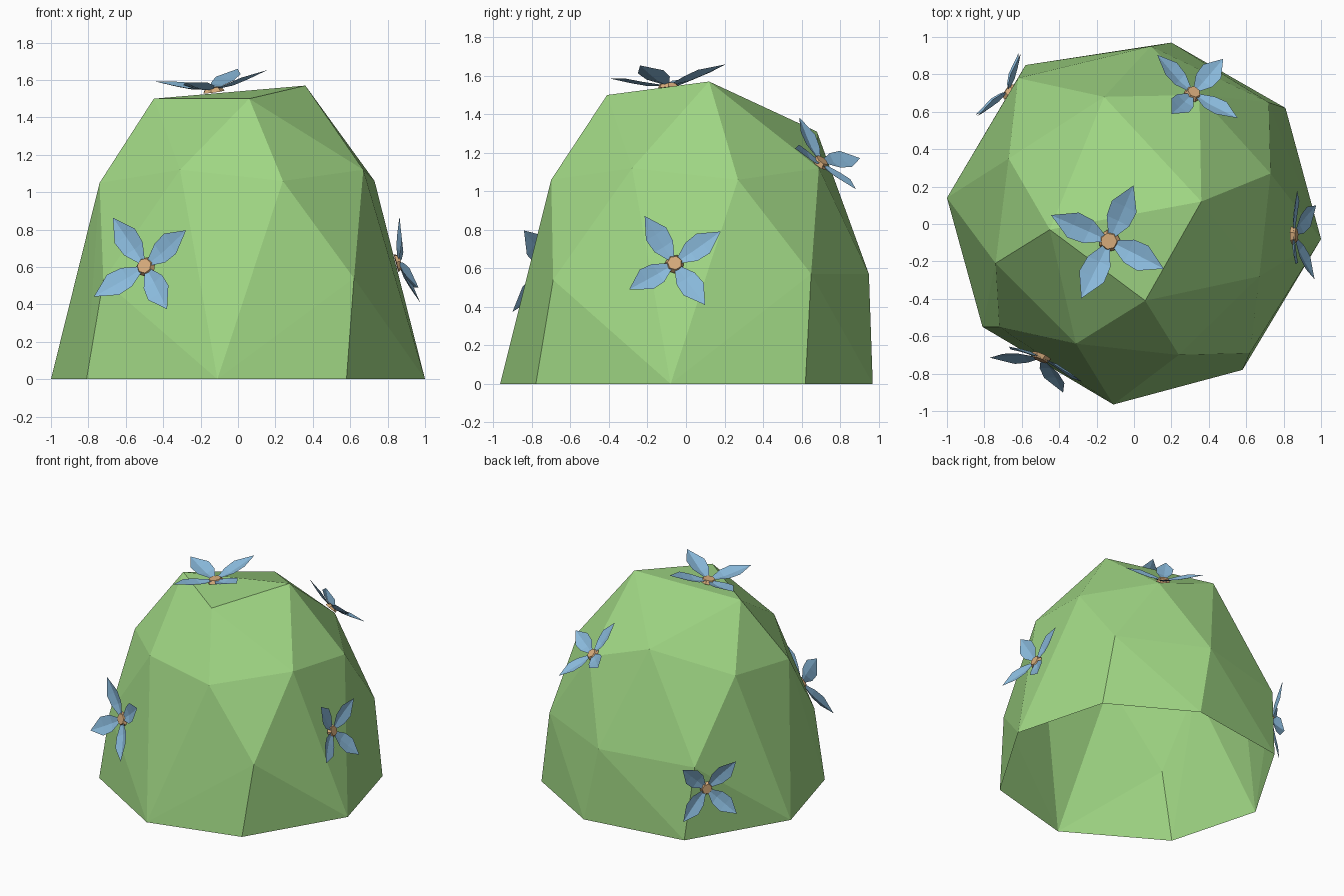
import bpy, bmesh, math
from mathutils import Vector, Matrix

if "Cube" in bpy.data.objects:
    bpy.data.objects.remove(bpy.data.objects["Cube"])


def material(name, rgb):
    m = bpy.data.materials.new(name)
    m.diffuse_color = (*rgb, 1)
    m.use_nodes = True
    m.node_tree.nodes["Principled BSDF"].inputs["Base Color"].default_value = m.diffuse_color
    return m


LEAF = material("leaf green", (0.352, 0.68, 0.231))
PETAL = material("petal blue", (0.254, 0.491, 0.716))
HEART = material("flower centre tan", (0.694, 0.418, 0.205))


def add_object(name, bm, mat):
    me = bpy.data.meshes.new(name)
    bm.to_mesh(me)
    bm.free()
    me.materials.append(mat)
    ob = bpy.data.objects.new(name, me)
    bpy.context.collection.objects.link(ob)
    return ob


# Bush: hull around rings of corner points, open underneath
base = [(-1, .14), (-.81, -.55), (-.11, -.965), (.58, -.78),
        (1, -.08), (.81, .62), (.2, .97), (-.58, .85)]
upper = [(-.72, -.55, .53), (.62, -.69, .54), (.72, .65, .57), (.09, .95, .57), (-.62, .78, .55),
         (-.74, -.21, 1.05), (.24, -.70, 1.06), (.73, .27, 1.06),
         (-.31, -.64, 1.12), (.67, -.28, 1.12), (.35, .69, 1.12), (-.67, .35, 1.115),
         (-.16, .68, 1.31), (-.45, -.03, 1.5), (.06, -.41, 1.5), (.36, .12, 1.57)]
bm = bmesh.new()
for p in [(x, y, 0) for x, y in base] + upper:
    bm.verts.new(p)
bmesh.ops.convex_hull(bm, input=bm.verts[:])
bottom = [f for f in bm.faces if all(v.co.z < .01 for v in f.verts)]
bmesh.ops.delete(bm, geom=bottom, context='FACES')
bmesh.ops.recalc_face_normals(bm, faces=bm.faces[:])
add_object("bush", bm, LEAF)

# Petal rows: distance out, half width, rise (all relative to petal length)
ROWS = [(.08, .05, .03), (.36, .20, .06), (.62, .22, .13)]
TIP = (1, 0, .25)


def flower(name, centre, normal, tip, length):
    n = Vector(normal).normalized()
    c = Vector(centre)
    u = Vector(tip) - c
    u = (u - n * u.dot(n)).normalized()
    frame = Matrix((u, n.cross(u), n)).transposed().to_4x4()
    frame = Matrix.Translation(c + n * .01) @ frame

    # Four cupped petals, each creased along its midrib
    bm = bmesh.new()
    for k in range(4):
        turn = frame @ Matrix.Rotation(k * math.pi / 2, 4, 'Z') @ Matrix.Scale(length, 4)
        rows = [[bm.verts.new(turn @ Vector((d, s * w, h + abs(s) * w * .25)))
                 for s in (-1, 0, 1)] for d, w, h in ROWS]
        end = bm.verts.new(turn @ Vector(TIP))
        for a, b in zip(rows, rows[1:]):
            for i in (0, 1):
                bm.faces.new((a[i], b[i], b[i + 1], a[i + 1]))
        for i in (0, 1):
            bm.faces.new((rows[-1][i], end, rows[-1][i + 1]))
    bmesh.ops.recalc_face_normals(bm, faces=bm.faces[:])
    add_object(name + "_petals", bm, PETAL)

    # Small faceted heart
    bm = bmesh.new()
    bmesh.ops.create_cone(bm, cap_ends=True, segments=7, radius1=length * .18,
                          radius2=length * .13, depth=.025,
                          matrix=frame @ Matrix.Translation((0, 0, .008)))
    add_object(name + "_centre", bm, HEART)


flower("top_flower", (-.13, -.09, 1.53), (-.13, -.06, .99), (0, .21, 1.655), .335)
flower("front_flower", (-.49, -.70, .60), (-.39, -.9, .22), (-.27, -.82, .79), .31)
flower("right_flower", (.84, -.06, .62), (.96, .03, .25), (.84, .19, .79), .285)
flower("back_flower", (.31, .69, 1.14), (.37, .58, .73), (.11, .89, 1.15), .275)
flower("left_flower", (-.66, .70, .375), (-.82, .57, .03), (-.60, .93, .60), .285)
